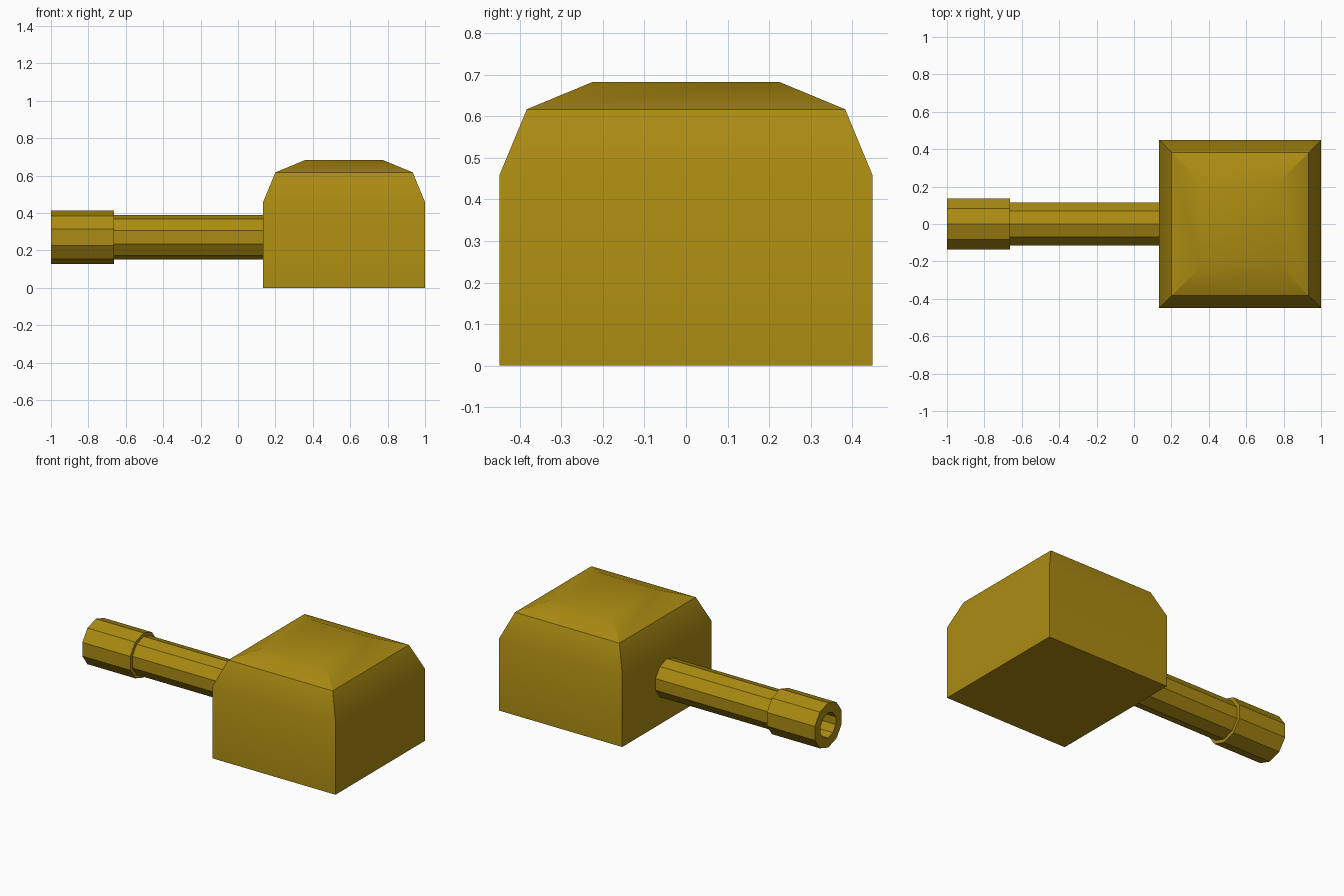
import bpy, bmesh, math

if "Cube" in bpy.data.objects:
    bpy.data.objects.remove(bpy.data.objects["Cube"])

mat = bpy.data.materials.new("olive_gold")
mat.diffuse_color = (0.41, 0.26, 0.006, 1)
mat.use_nodes = True
mat.node_tree.nodes["Principled BSDF"].inputs["Base Color"].default_value = mat.diffuse_color


def finish(name, bm):
    bmesh.ops.recalc_face_normals(bm, faces=bm.faces)
    me = bpy.data.meshes.new(name)
    bm.to_mesh(me)
    bm.free()
    me.materials.append(mat)
    ob = bpy.data.objects.new(name, me)
    bpy.context.collection.objects.link(ob)
    return ob


def bridge(bm, rings):
    for a, b in zip(rings, rings[1:]):
        n = len(a)
        for i in range(n):
            j = (i + 1) % n
            bm.faces.new((a[i], a[j], b[j], b[i]))
    bm.faces.new(rings[0])
    bm.faces.new(rings[-1])


def lathe_x(name, profile, z=0.27, sides=10):
    """Revolve (x, radius) points about the x axis, a corner pointing up."""
    bm = bmesh.new()
    angles = [math.pi / 2 + 2 * math.pi * i / sides for i in range(sides)]
    bridge(bm, [[bm.verts.new((x, r * math.cos(a), z + r * math.sin(a)))
                 for a in angles] for x, r in profile])
    return finish(name, bm)


# Block with rounded-over top: stacked rectangles (inset, z)
bm = bmesh.new()
cx, hx, hy = 0.567, 0.433, 0.449
rings = []
for inset, z in ((0, 0), (0, 0.458), (0.066, 0.617), (0.225, 0.683)):
    rings.append([bm.verts.new((cx + sx * (hx - inset), sy * (hy - inset), z))
                  for sx, sy in ((-1, -1), (1, -1), (1, 1), (-1, 1))])
bridge(bm, rings)
block = finish("block", bm)
bpy.context.view_layer.objects.active = block
block.select_set(True)
bpy.ops.object.shade_smooth_by_angle(angle=math.radians(30))

# Pipe running into the block
lathe_x("pipe", [(-0.665, 0.12), (0.15, 0.12)])

# Wider hollow end collar
lathe_x("collar", [(-0.663, 0.08), (-1, 0.08), (-1, 0.142), (-0.663, 0.142)])
